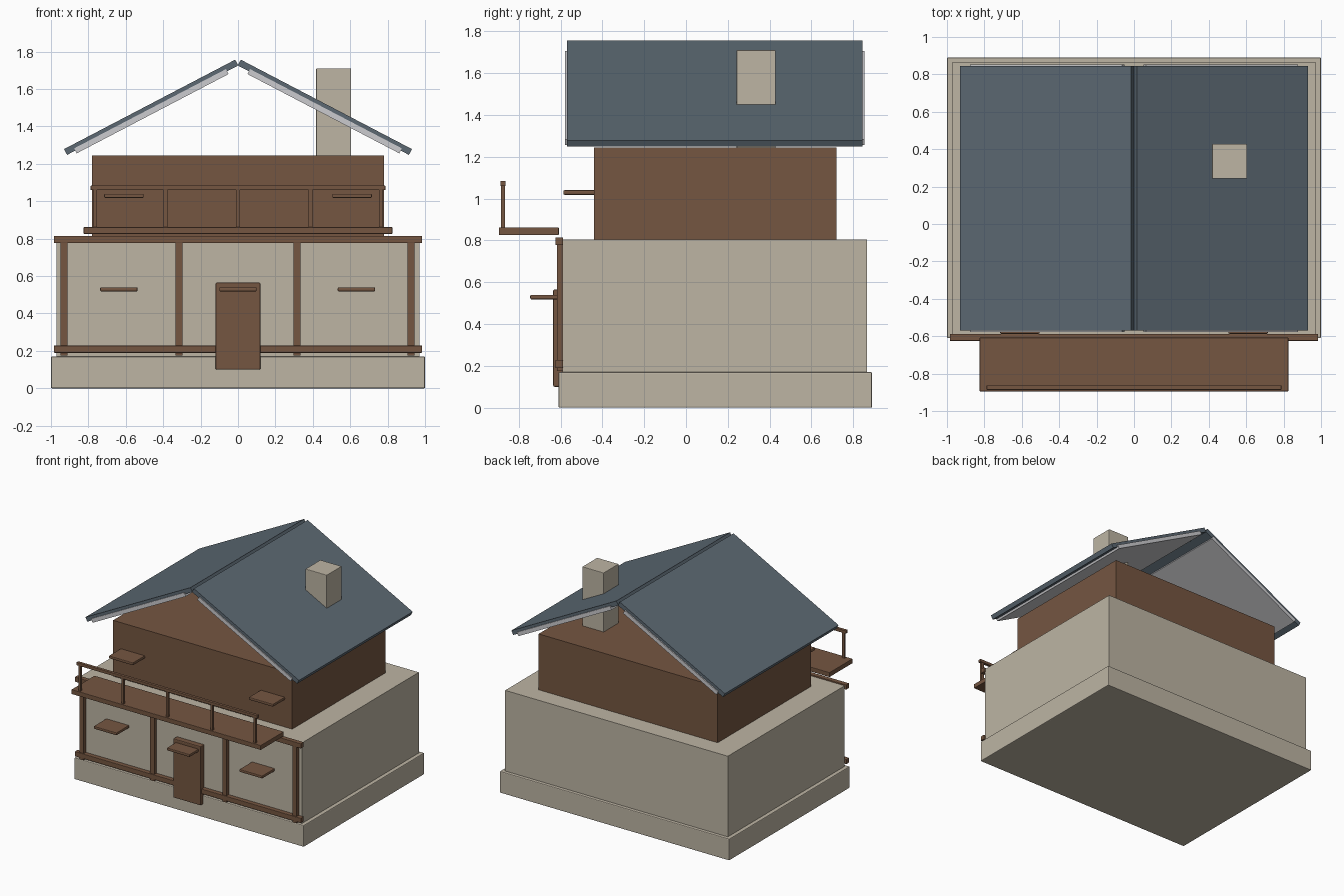
import bpy
import bmesh
from mathutils import Vector

cube = bpy.data.objects.get("Cube")
if cube:
    bpy.data.objects.remove(cube, do_unlink=True)


def material(name, rgb):
    mat = bpy.data.materials.new(name)
    mat.use_nodes = True
    mat.diffuse_color = (*rgb, 1)
    mat.node_tree.nodes["Principled BSDF"].inputs["Base Color"].default_value = (*rgb, 1)
    return mat


PLASTER = material("cream plaster", (0.51, 0.46, 0.37))
WOOD = material("brown wood", (0.178, 0.093, 0.053))
SLATE = material("blue grey slate", (0.107, 0.141, 0.171))
LINING = material("pale grey lining", (0.6, 0.6, 0.62))


def finish(name, bm, mat, bevel=0):
    bmesh.ops.recalc_face_normals(bm, faces=bm.faces)
    mesh = bpy.data.meshes.new(name)
    bm.to_mesh(mesh)
    bm.free()
    mesh.materials.append(mat)
    obj = bpy.data.objects.new(name, mesh)
    bpy.context.collection.objects.link(obj)
    if bevel:
        mod = obj.modifiers.new("soft edges", "BEVEL")
        mod.width = bevel
        mod.segments = 2
    return obj


def box(name, x, y, z, mat, bevel=0):
    """Box spanning the given (low, high) ranges."""
    bm = bmesh.new()
    bmesh.ops.create_cube(bm, size=1)
    for v in bm.verts:
        v.co = Vector([(r[0] + r[1]) / 2 + c * (r[1] - r[0]) for c, r in zip(v.co, (x, y, z))])
    return finish(name, bm, mat, bevel)


def slope(name, side, top, foot, thick, y, mat):
    """Tilted roof slab whose upper surface runs from top to foot in the xz plane."""
    a, b = Vector(top), Vector(foot)
    d = (b - a).normalized()
    drop = Vector((d.y, -d.x)) * thick
    bm = bmesh.new()
    face = bm.faces.new([bm.verts.new((side * p.x, y[0], p.y))
                         for p in (a, b, b + drop, a + drop)])
    ext = bmesh.ops.extrude_face_region(bm, geom=[face])
    moved = [v for v in ext["geom"] if isinstance(v, bmesh.types.BMVert)]
    bmesh.ops.translate(bm, verts=moved, vec=(0, y[1] - y[0], 0))
    return finish(name, bm, mat)


# Masonry and upper storey
box("foundation", (-1, 1), (-0.61, 0.89), (0, 0.17), PLASTER, 0.006)
box("ground_floor", (-0.97, 0.97), (-0.59, 0.865), (0.165, 0.805), PLASTER)
box("upper_floor", (-0.78, 0.78), (-0.44, 0.72), (0.8, 1.245), WOOD)
box("chimney", (0.418, 0.604), (0.242, 0.428), (1.2, 1.71), PLASTER, 0.003)

# Roof slabs with lining below, open at the gables
for label, side in (("left", 1), ("right", -1)):
    slope(f"{label}_roof", side, (0.015, 1.757), (0.93, 1.279), 0.035, (-0.57, 0.845), SLATE)
    slope(f"{label}_roof_lining", side, (0.064, 1.707), (0.876, 1.283), 0.03,
          (-0.578, 0.854), LINING)

# Timber frame on the front
for label, z in (("lower", 0.19), ("upper", 0.777)):
    box(f"{label}_beam", (-0.985, 0.985), (-0.625, -0.588), (z, z + 0.038), WOOD, 0.003)
for i, x in enumerate((-0.93, -0.315, 0.315, 0.925)):
    box(f"frame_post_{i + 1}", (x - 0.018, x + 0.018), (-0.618, -0.585), (0.175, 0.8), WOOD)

box("front_door", (-0.12, 0.12), (-0.635, -0.588), (0.1, 0.565), WOOD, 0.006)

# Balcony with railing
box("balcony_floor", (-0.825, 0.825), (-0.895, -0.608), (0.826, 0.862), WOOD, 0.003)
box("balcony_rail", (-0.788, 0.788), (-0.887, -0.863), (1.06, 1.084), WOOD, 0.003)
for i in range(5):
    x = (i - 2) * 0.388
    if abs(x) > 0.7:
        x *= 0.983
    box(f"railing_post_{i + 1}", (x - 0.01, x + 0.01), (-0.884, -0.866), (0.855, 1.065), WOOD)

# Small shelves projecting over the openings
for i, x in enumerate((-0.637, 0, 0.633)):
    box(f"lower_shelf_{i + 1}", (x - 0.1, x + 0.1), (-0.745, -0.585), (0.518, 0.54), WOOD, 0.006)
for i, x in enumerate((-0.61, 0.61)):
    box(f"upper_shelf_{i + 1}", (x - 0.106, x + 0.106), (-0.587, -0.435), (1.018, 1.04), WOOD, 0.006)
